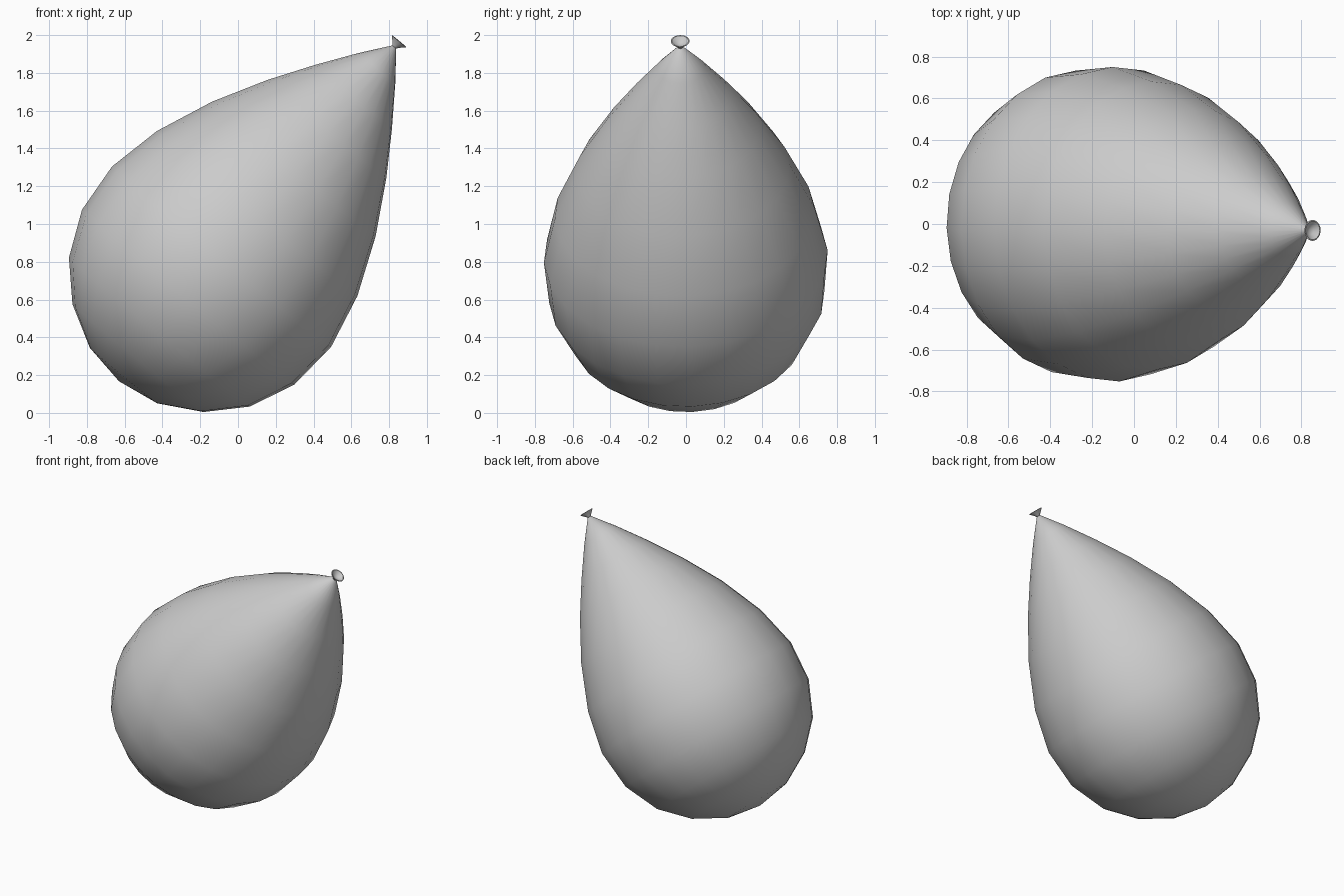
import bpy, bmesh, math
from mathutils import Matrix, Vector

if "Cube" in bpy.data.objects:
    bpy.data.objects.remove(bpy.data.objects["Cube"])

# Material
grey = bpy.data.materials.new("balloon_grey")
grey.use_nodes = True
colour = (0.6, 0.6, 0.6, 1)
grey.diffuse_color = colour
grey.node_tree.nodes["Principled BSDF"].inputs["Base Color"].default_value = colour

# Tilted frame: local z runs from the neck to the rounded end
tip = Vector((0.83, -0.03, 1.94))
axis = Vector((-0.636, 0.02, -0.772)).normalized()
side = Vector((-0.772, -0.045, 0.636))
side = (side - axis * side.dot(axis)).normalized()
frame = Matrix((side, axis.cross(side), axis)).transposed().to_4x4()
frame.translation = tip


def lathe(name, profile, segments, angle):
    """Spin (radius, distance along axis) points into a smooth closed shell."""
    bm = bmesh.new()
    verts = [bm.verts.new((r, 0, s)) for r, s in profile]
    edges = [bm.edges.new(pair) for pair in zip(verts, verts[1:])]
    bmesh.ops.spin(bm, geom=verts + edges, cent=(0, 0, 0), axis=(0, 0, 1),
                   angle=2 * math.pi, steps=segments, use_merge=False)
    bmesh.ops.remove_doubles(bm, verts=bm.verts, dist=0.0005)
    bmesh.ops.recalc_face_normals(bm, faces=bm.faces)
    mesh = bpy.data.meshes.new(name)
    bm.to_mesh(mesh)
    bm.free()
    mesh.materials.append(grey)
    obj = bpy.data.objects.new(name, mesh)
    obj.matrix_world = frame
    bpy.context.collection.objects.link(obj)
    bpy.ops.object.select_all(action='DESELECT')
    obj.select_set(True)
    bpy.context.view_layer.objects.active = obj
    bpy.ops.object.shade_smooth_by_angle(angle=math.radians(angle))
    return obj


# Inflated body
lathe("balloon_body", [
    (0, -0.002), (0.01, 0), (0.127, 0.15), (0.265, 0.345), (0.408, 0.565),
    (0.561, 0.84), (0.688, 1.146), (0.752, 1.442), (0.729, 1.72),
    (0.621, 1.96), (0.45, 2.138), (0.232, 2.258), (0, 2.297)], 24, 60)

# Flared knot with a hollow mouth
lathe("balloon_knot", [
    (0, 0.012), (0.012, 0.008), (0.018, -0.004), (0.05, -0.036),
    (0.044, -0.037), (0.022, -0.018), (0, -0.012)], 24, 50)
